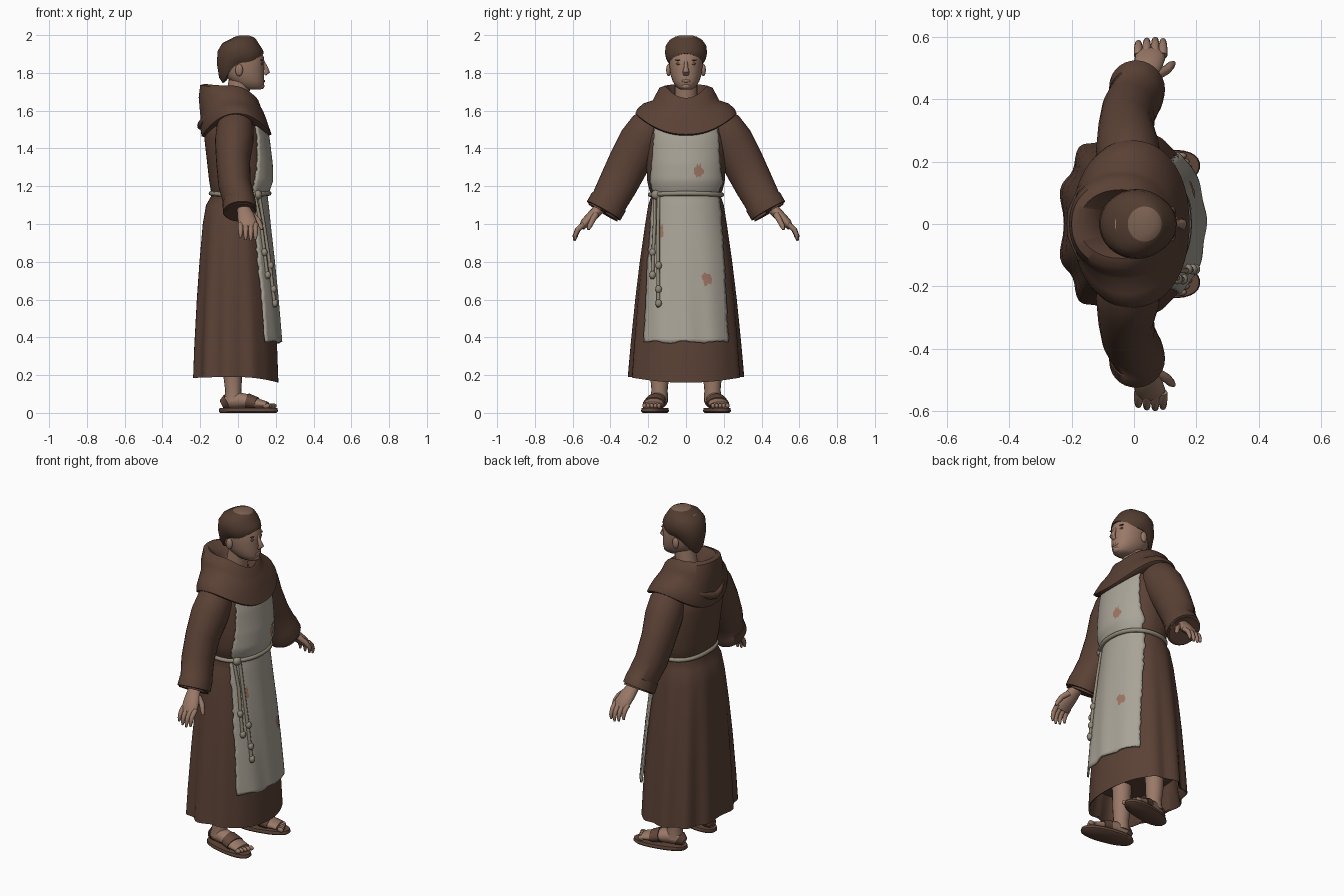
import bpy, bmesh, math, random
from mathutils import Vector

if "Cube" in bpy.data.objects:
    bpy.data.objects.remove(bpy.data.objects["Cube"])
random.seed(4)

def material(name, r, g, b):
    m = bpy.data.materials.new(name)
    m.diffuse_color = (r, g, b, 1)
    m.use_nodes = True
    m.node_tree.nodes["Principled BSDF"].inputs["Base Color"].default_value = m.diffuse_color
    return m

BROWN = material("brown wool", .103, .053, .036)
LINEN = material("grey linen", .40, .37, .31)
SKIN = material("skin", .32, .19, .135)
HAIR = material("brown hair", .085, .046, .030)
SCALP = material("shaved scalp", .20, .12, .085)
LEATHER = material("sandal leather", .12, .062, .042)
ROPE = material("rope", .29, .25, .19)
TEAR = material("torn patch", .34, .18, .12)
EYE = material("dark eye", .13, .07, .052)

def finish(name, bm, *mats):
    bmesh.ops.recalc_face_normals(bm, faces=bm.faces)
    for f in bm.faces:
        f.smooth = True
    for e in bm.edges:
        if len(e.link_faces) == 2 and e.calc_face_angle(0) > math.radians(55):
            e.smooth = False
    me = bpy.data.meshes.new(name)
    bm.to_mesh(me)
    bm.free()
    for m in mats:
        me.materials.append(m)
    ob = bpy.data.objects.new(name, me)
    bpy.context.collection.objects.link(ob)
    return ob

def loft(name, rings, *mats):
    bm = bmesh.new()
    rows = [[bm.verts.new(p) for p in r] for r in rings]
    n = len(rows[0])
    for a, b in zip(rows, rows[1:]):
        for i in range(n):
            j = (i + 1) % n
            bm.faces.new((a[i], a[j], b[j], b[i]))
    bm.faces.new(rows[0])
    bm.faces.new(rows[-1])
    return finish(name, bm, *mats)

def tube(name, pts, radii, mat, n=12):
    """Sweep ellipses along a path; radii are numbers or (u, v) pairs."""
    pts = [Vector(p) for p in pts]
    rings = []
    whole = (pts[-1] - pts[0])
    closed = whole.length < 1e-5
    ref = Vector((0, 0, 1)) if closed or abs(whole.normalized().x) > .8 else Vector((1, 0, 0))
    for i, p in enumerate(pts):
        d = pts[min(i + 1, len(pts) - 1)] - pts[max(i - 1, 0)]
        d.normalize()
        u = (ref - d * ref.dot(d)).normalized()
        v = d.cross(u)
        r = radii[i] if isinstance(radii, (list, tuple)) else radii
        ru, rv = r if isinstance(r, tuple) else (r, r)
        rings.append([p + u * ru * math.cos(2 * math.pi * k / n) + v * rv * math.sin(2 * math.pi * k / n)
                      for k in range(n)])
    return loft(name, rings, mat)

def ball(name, c, s, mat):
    bm = bmesh.new()
    bmesh.ops.create_uvsphere(bm, u_segments=16, v_segments=10, radius=1)
    for v in bm.verts:
        v.co = Vector((c[i] + v.co[i] * s[i] for i in range(3)))
    return finish(name, bm, mat)

def ring(xf, xb, ry, zf, zs=None, zb=None, power=1.0, fold=0, n=88, front=None):
    """Oval ring with its own front, side and back heights; front sets the power of the +x half."""
    zs = zf if zs is None else zs
    zb = zs if zb is None else zb
    out = []
    for k in range(n):
        t = 2 * math.pi * k / n
        c, s = math.cos(t), math.sin(t)
        p = front if front and c > 0 else power
        g = 1 + fold * math.cos(11 * t) * min(1, max(0, (.75 - c) * 1.2))
        x = math.copysign(abs(c) ** p, c) * g
        y = math.copysign(abs(s) ** p, s) * g
        out.append(((xf + xb) / 2 + (xf - xb) / 2 * x, ry * y,
                    zs + ((zf if c > 0 else zb) - zs) * c * c))
    return out

# robe body: height, front, back, half width
ROBE = [(.18, .214, -.235, .298), (.35, .207, -.23, .286), (.6, .19, -.218, .264), (.8, .174, -.205, .242),
        (1.0, .155, -.188, .215), (1.1, .145, -.17, .2), (1.155, .138, -.138, .182), (1.18, .152, -.145, .194),
        (1.23, .168, -.153, .206), (1.32, .166, -.163, .21), (1.45, .15, -.178, .218), (1.55, .13, -.165, .21),
        (1.63, .08, -.11, .12)]
P, F = .82, .97
rings = [ring(.17, -.2, .26, .34, power=P, front=F), ring(.205, -.225, .288, .165, .195, .19, P, .05, front=F)]
for z, xf, xb, ry in ROBE:
    f = .05 * max(0, 1 - z / 1.15) ** .8
    rings.append(ring(xf, xb, ry, *((.16, .19, .185) if z < .2 else (z, z, z)), P, f, front=F))
loft("robe", rings, BROWN)

def robe_front(y, z):
    for a, b in zip(ROBE, ROBE[1:]):
        if z <= b[0]:
            break
    t = (z - a[0]) / (b[0] - a[0])
    xf, xb, ry = (a[i] + (b[i] - a[i]) * t for i in (1, 2, 3))
    q = min(.985, abs(y) / ry)
    return (xf + xb) / 2 + (xf - xb) / 2 * (1 - q ** (2 / F)) ** (F / 2)

def apron_x(y, z):
    ripple = .005 * math.sin(y * 45 + z * 3) * max(0, 1.1 - z)
    return robe_front(y, z) + .012 + .013 * max(0, 1 - z) + ripple

# apron with a ragged outline
WIDTH = [(.37, .222), (.8, .2), (1.1, .18), (1.16, .168), (1.22, .188), (1.35, .174), (1.53, .165)]
def half_width(z):
    for a, b in zip(WIDTH, WIDTH[1:]):
        if z <= b[0]:
            break
    return a[1] + (b[1] - a[1]) * (z - a[0]) / (b[0] - a[0])

bm = bmesh.new()
NU, NV = 32, 70
grid = []
for j in range(NV + 1):
    z0 = .375 + (1.52 - .375) * j / NV
    w = half_width(z0)
    l, r = w + random.uniform(-.003, .003), w + random.uniform(-.003, .003)
    row = []
    for i in range(NU + 1):
        y = -l + (l + r) * i / NU
        z = z0 + (.005 * math.sin(i * .5) + random.uniform(-.003, .003) if j == 0 else 0)
        row.append(bm.verts.new((apron_x(y, z), y, z)))
    grid.append(row)
for a, b in zip(grid, grid[1:]):
    for i in range(NU):
        bm.faces.new((a[i], a[i + 1], b[i + 1], b[i]))
apron = finish("apron", bm, LINEN)
sol = apron.modifiers.new("thickness", "SOLIDIFY")
sol.thickness, sol.offset = .012, 0

# torn patches lying on the apron
for cy, cz, sy, sz in [(.068, 1.283, .028, .044), (.11, .71, .03, .046), (-.128, .965, .011, .045)]:
    bm = bmesh.new()
    loop = []
    for k in range(16):
        q = random.uniform(.55, 1.05)
        y = cy + sy * q * math.cos(k * math.pi / 8)
        z = cz + sz * q * math.sin(k * math.pi / 8)
        loop.append(bm.verts.new((apron_x(y, z) + .009, y, z)))
    mid = bm.verts.new((apron_x(cy, cz) + .009, cy, cz))
    for k in range(16):
        bm.faces.new((loop[k], loop[(k + 1) % 16], mid))
    finish("apron_tear", bm, TEAR)

# hood and shoulder cape in one loft
CAPE = [(.06, -.08, .065, 1.62, 1.65, 1.65), (.085, -.11, .085, 1.65, 1.70, 1.69),
        (.098, -.175, .11, 1.668, 1.733, 1.742), (.108, -.20, .14, 1.655, 1.722, 1.735),
        (.12, -.208, .16, 1.62, 1.685, 1.67), (.132, -.202, .176, 1.60, 1.655, 1.60),
        (.15, -.197, .225, 1.555, 1.638, 1.55), (.165, -.198, .258, 1.51, 1.61, 1.50),
        (.178, -.193, .268, 1.475, 1.585, 1.465), (.168, -.182, .258, 1.468, 1.573, 1.46),
        (.12, -.14, .21, 1.48, 1.55, 1.48)]
loft("hood_and_cape", [ring(*r, power=.92) for r in CAPE], BROWN)
half = [(-.02, .18, 1.625), (-.10, .158, 1.6), (-.165, .105, 1.56), (-.191, .04, 1.53)]
path = half + [(-.194, 0, 1.52)] + [(x, -y, z) for x, y, z in half[::-1]]
tube("hood_fold", path, [.006, .016, .02, .022, .022, .022, .02, .016, .006], BROWN)

# rope belt, knot and hanging cords
belt = [Vector(p) for p in ring(.165, -.143, .19, 1.162, 1.155, 1.162, P, front=.92)]
tube("rope_belt", belt + [belt[0]], .0125, ROPE, 8)
ball("belt_knot", (apron_x(-.155, 1.16) + .014, -.155, 1.155), (.022, .03, .025), ROPE)
for path, knots in [([(-.165, 1.15), (-.166, 1.0), (-.174, .85), (-.178, .71)], (.85, .73)),
                    ([(-.145, 1.15), (-.148, 1.0), (-.148, .8), (-.146, .56)], (.78, .655, .58))]:
    cord = [(apron_x(y, z) + .014, y, z) for y, z in path]
    tube("hanging_cord", cord, .0095, ROPE, 8)
    for z in knots:
        y = path[-1][0] + .001
        ball("cord_knot", (apron_x(y, z) + .016, y, z), (.016, .017, .021), ROPE)

# head, neck and face
HEAD = [(.12, .04, .03, 1.712), (.135, 0, .052, 1.725), (.139, -.04, .07, 1.755), (.138, -.075, .082, 1.79),
        (.138, -.088, .087, 1.83), (.138, -.095, .09, 1.88), (.115, -.095, .086, 1.93), (.07, -.06, .06, 1.97)]
loft("head", [ring(*r, power=.92, n=40) for r in HEAD], SKIN)
tube("neck", [(-.02, 0, 1.58), (-.005, 0, 1.67), (.015, 0, 1.78)], [.066, .06, .06], SKIN, 20)
tube("nose", [(.13, 0, 1.865), (.146, 0, 1.83), (.155, 0, 1.805), (.142, 0, 1.79)],
     [.008, (.011, .011), (.014, .018), (.008, .014)], SKIN)
ball("lips", (.134, 0, 1.757), (.009, .025, .008), SKIN)
ball("chin", (.12, 0, 1.73), (.02, .028, .017), SKIN)
for s in (1, -1):
    ball("eye", (.124, s * .036, 1.848), (.008, .016, .007), EYE)
    ball("eyebrow", (.125, s * .037, 1.868), (.008, .02, .0045), HAIR)
    ball("ear", (.006, s * .092, 1.815), (.02, .013, .033), SKIN)

# bowl-cut hair with a shaved crown
HAIRCUT = [(.10, -.06, .07, 1.90, 1.86, 1.76), (.136, -.08, .092, 1.902, 1.855, 1.745),
           (.136, -.1, .104, 1.91, 1.872, 1.775), (.128, -.112, .112, 1.928, 1.905, 1.85),
           (.112, -.108, .107, 1.952, 1.945, 1.915), (.098, -.083, .086, 1.974, 1.975, 1.957),
           (.088, -.02, .056, 1.986, 1.992, 1.99), (.065, .01, .03, 1.996, 1.999, 1.999)]
hair = loft("hair", [ring(*r, n=48) for r in HAIRCUT], HAIR, SCALP)
for p in hair.data.polygons:
    if p.center.z > 1.985 and math.hypot(p.center.x - .035, p.center.y) < .058:
        p.material_index = 1

for s in (1, -1):
    def m(*pts):
        return [(x, y * s, z) for x, y, z in pts]
    # sleeve with a rolled cuff
    tube("sleeve", m((-.01, .15, 1.56), (-.015, .195, 1.51), (-.02, .24, 1.44), (-.026, .30, 1.33), (-.018, .36, 1.21),
                     (.005, .405, 1.125), (.006, .41, 1.115), (.01, .436, 1.07), (.012, .441, 1.06), (.006, .40, 1.13)),
         [.08, (.098, .105), (.102, .114), (.09, .11), (.086, .104), (.085, .097), (.088, .102), (.09, .102),
          (.082, .09), .065], BROWN, 28)
    # hand
    tube("palm", m((.015, .40, 1.13), (.03, .46, 1.08), (.042, .5, 1.04), (.052, .535, 1.005), (.055, .553, .98)),
         [.038, (.035, .03), (.046, .028), (.049, .025), (.042, .016)], SKIN, 16)
    for x, k in [(.014, .8), (.041, .95), (.068, 1), (.093, .92)]:
        tube("finger", m((x, .54, 1.0), (x, .54 + .036 * k, 1.0 - .032 * k), (x, .54 + .05 * k, 1.0 - .065 * k),
                         (x - .002, .54 + .05 * k, 1.0 - .09 * k)), [.0145, .0135, .011, .006], SKIN, 8)
    tube("thumb", m((.07, .478, 1.05), (.105, .495, 1.02), (.12, .51, .99), (.127, .517, .97)),
         [.018, .015, .013, .007], SKIN, 8)
    # leg and foot
    tube("leg", m((-.03, .14, .36), (-.028, .14, .2), (-.025, .14, .12), (-.025, .143, .06)),
         [.055, .05, .043, .048], SKIN, 16)
    foot = m((-.085, .136, .045), (-.055, .14, .06), (0, .15, .066), (.05, .16, .062), (.10, .17, .05), (.155, .18, .042))
    size = [(.02, .02), (.037, .038), (.044, .044), (.037, .049), (.028, .054), (.017, .052)]
    tube("foot", foot, size, SKIN, 18)
    for k in range(5):
        ball("toe", (.185 - .009 * k, s * (.143 + .019 * k), .037), (.02, .011, .014), SKIN)
    # sandal sole and straps
    yaw = s * .2
    def turn(pts):
        return [(x * math.cos(yaw) - y * math.sin(yaw), x * math.sin(yaw) + y * math.cos(yaw) + s * .153, z)
                for x, y, z in pts]
    loft("sandal_sole", [turn(ring(a, b, w, z, power=.88, n=32)) for a, b, w, z in
                         [(.207, -.095, .057, 0), (.216, -.103, .066, .008), (.212, -.1, .063, .025)]], LEATHER)
    for name, ends in [("toe_strap", (3, 4)), ("heel_strap", (0, 1))]:
        a, b = ends
        grow = [(size[i][0] + .005, size[i][1] + .005) for i in ends]
        tube(name, [Vector(foot[a]), (Vector(foot[a]) + Vector(foot[b])) / 2, Vector(foot[b])],
             [grow[0], tuple((grow[0][i] + grow[1][i]) / 2 for i in (0, 1)), grow[1]], LEATHER, 18)
